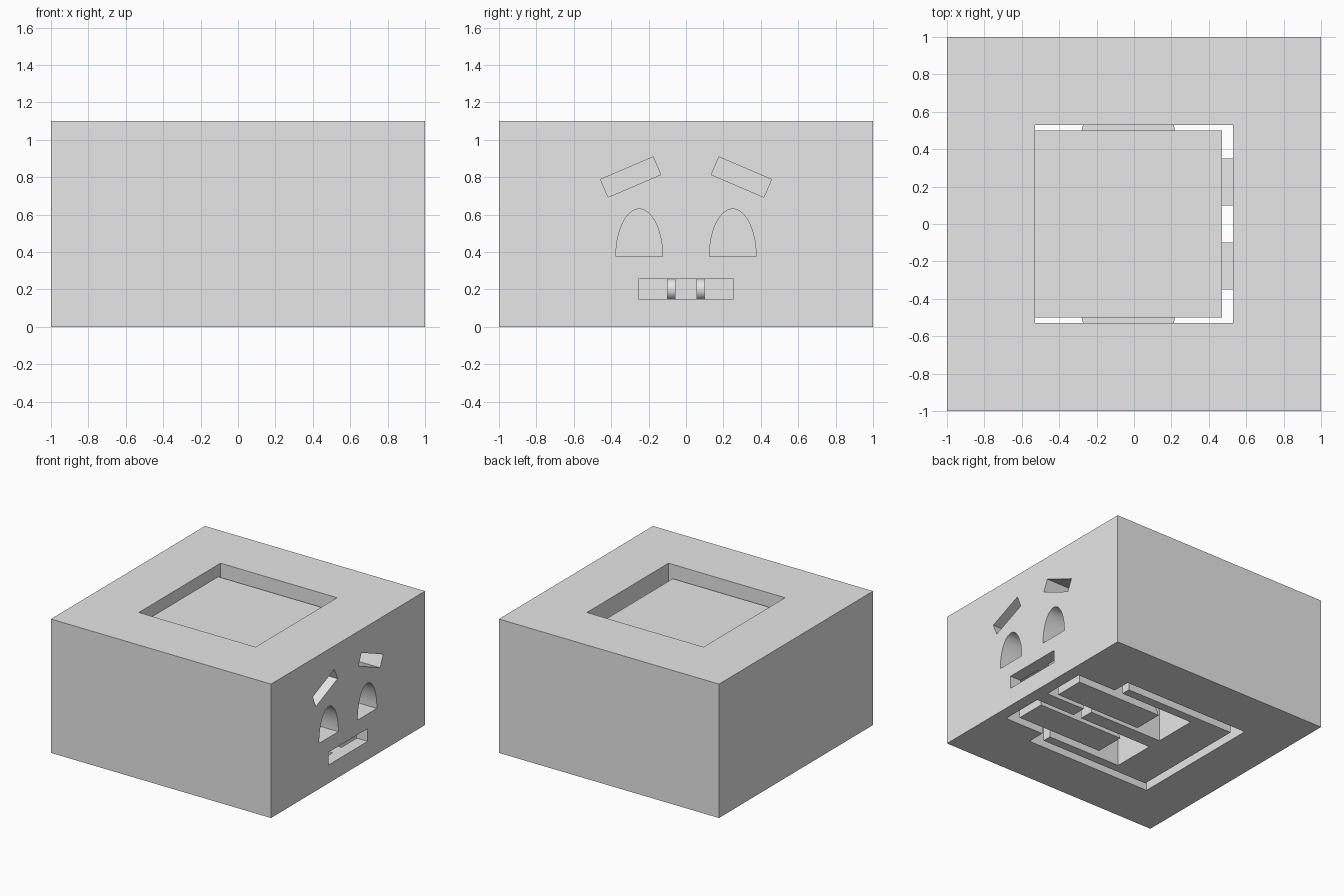
import bpy, bmesh, math
from mathutils import Matrix, Vector

cube = bpy.data.objects.get("Cube")
if cube:
    bpy.data.objects.remove(cube, do_unlink=True)

grey = bpy.data.materials.new("plain_grey")
grey.use_nodes = True
grey.diffuse_color = (0.8, 0.8, 0.8, 1)
grey.node_tree.nodes["Principled BSDF"].inputs["Base Color"].default_value = (0.8, 0.8, 0.8, 1)


def make(name, bm):
    bmesh.ops.recalc_face_normals(bm, faces=bm.faces)
    mesh = bpy.data.meshes.new(name)
    bm.to_mesh(mesh)
    bm.free()
    mesh.materials.append(grey)
    obj = bpy.data.objects.new(name, mesh)
    bpy.context.collection.objects.link(obj)
    return obj


def box(name, x, y, z):
    """Box from (min, max) pairs."""
    bm = bmesh.new()
    bmesh.ops.create_cube(bm, size=1)
    for v in bm.verts:
        v.co = Vector([(a + b) / 2 + c * (b - a) for (a, b), c in zip((x, y, z), v.co)])
    return make(name, bm)


def prism(name, outline, start, along):
    """Extrude an outline of 3D points by a vector."""
    bm = bmesh.new()
    face = bm.faces.new([bm.verts.new(Vector(start) + Vector(p)) for p in outline])
    new = bmesh.ops.extrude_face_region(bm, geom=[face])["geom"]
    bmesh.ops.translate(bm, vec=along, verts=[g for g in new if isinstance(g, bmesh.types.BMVert)])
    return make(name, bm)


def cut(target, cutter):
    cutter.hide_render = True
    mod = target.modifiers.new("cut", "BOOLEAN")
    mod.operation = "DIFFERENCE"
    mod.solver = "EXACT"
    mod.object = cutter
    bpy.context.view_layer.objects.active = target
    bpy.ops.object.modifier_apply(modifier=mod.name)
    bpy.data.objects.remove(cutter, do_unlink=True)


def span(side, a, b):
    return tuple(sorted((side * a, side * b)))


# Outer housing with the top opening and the wider chamber below it
housing = box("housing", (-1, 1), (-1, 1), (0, 1.1))
cut(housing, box("top_opening", (-0.53, 0.53), (-0.53, 0.53), (0.5, 1.3)))
cut(housing, box("chamber", (-0.605, 0.545), (-0.575, 0.575), (-0.2, 0.9)))

# Plunger block sitting in the chamber
plunger = box("plunger", (-0.53, 0.47), (-0.5, 0.5), (0, 1.0))

for side in (-1, 1):
    label = "left" if side < 0 else "right"

    # Guide channels in the underside of housing and plunger
    lane = span(side, 0.06, 0.425)
    cut(housing, box("channel", (0.4, 0.9), lane, (-0.2, 0.34)))
    cut(plunger, box("channel", (-0.2, 0.7), lane, (-0.2, 0.34)))

    # Sliding arm in the channel, with a sloped inner end
    arm = [(0.05, 0, 0), (0.83, 0, 0), (0.83, 0, 0.3), (0.2, 0, 0.3)]
    prism(label + "_slider", arm, (0, side * 0.1, 0), (0, side * 0.25, 0))

    # Round pin beside the arm
    bm = bmesh.new()
    bmesh.ops.create_cone(bm, cap_ends=True, segments=32, radius1=0.055, radius2=0.055, depth=0.04,
                          matrix=Matrix.Translation((0.6, side * 0.08, 0.2))
                          @ Matrix.Rotation(math.pi / 2, 4, "X"))
    pin = make(label + "_pin", bm)
    for p in pin.data.polygons:
        p.use_smooth = len(p.vertices) == 4

    # Arched eye opening
    arch = [(0, 0.125 * math.cos(t), 0.255 * math.sin(t))
            for t in (math.pi * i / 32 for i in range(33))]
    cut(housing, prism("eye", arch, (0.78, side * 0.25, 0.375), (0.4, 0, 0)))

    # Tilted brow opening
    turn = Matrix.Rotation(math.radians(-23.2 * side), 3, "X")
    brow = [turn @ Vector((0, a * 0.153, b * 0.0515))
            for a, b in ((-1, -1), (1, -1), (1, 1), (-1, 1))]
    cut(housing, prism("brow", brow, (0.75, side * 0.296, 0.801), (0.4, 0, 0)))

    # Tapered stop tab on the side of the plunger
    tab = [(-0.25, 0, 0), (0.25, 0, 0), (0.235, side * 0.06, 0), (-0.235, side * 0.06, 0)]
    prism(label + "_stop_tab", tab, (-0.03, side * 0.5, 0.78), (0, 0, 0.1))

# Mouth opening
cut(housing, box("mouth", (0.8, 1.2), (-0.255, 0.255), (0.15, 0.255)))

# Smooth the curved eye walls only
bpy.ops.object.select_all(action="DESELECT")
housing.select_set(True)
bpy.context.view_layer.objects.active = housing
bpy.ops.object.shade_smooth_by_angle(angle=math.radians(30))
